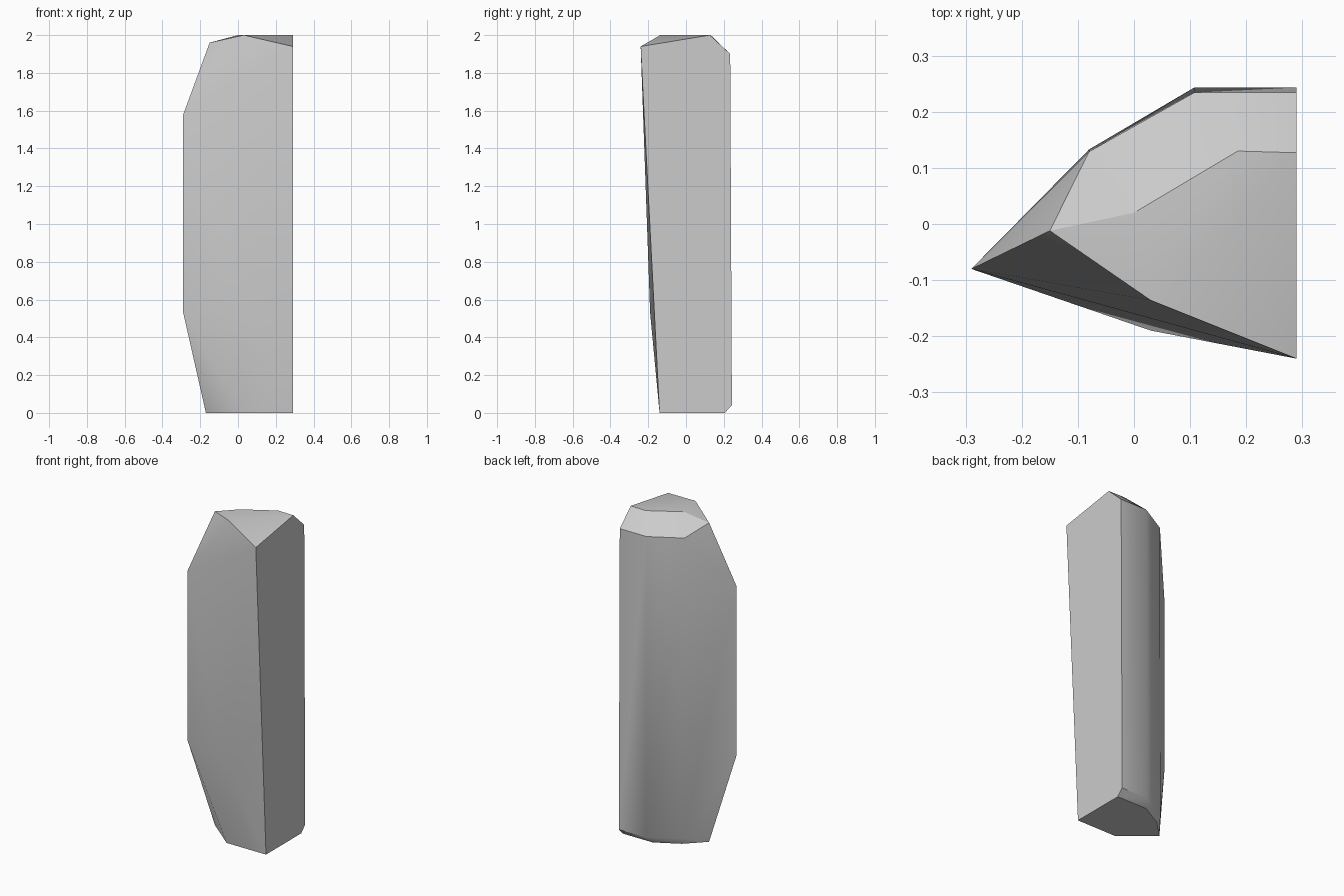
import bpy, bmesh, math

cube = bpy.data.objects.get("Cube")
if cube:
    bpy.data.objects.remove(cube, do_unlink=True)

# Stone colour
stone = bpy.data.materials.new("stone grey")
stone.use_nodes = True
grey = (0.6, 0.6, 0.6, 1)
stone.diffuse_color = grey
stone.node_tree.nodes["Principled BSDF"].inputs["Base Color"].default_value = grey

# Corners of the chipped block, ring by ring
base = [(0.29, -0.14, 0), (0.02, -0.14, 0), (-0.17, 0.017, 0),
        (-0.06, 0.126, 0), (0.085, 0.205, 0), (0.29, 0.205, 0)]
lower_back = [(0.29, 0.243, 0.04), (0.107, 0.243, 0.04), (-0.08, 0.133, 0.04)]
sides = [(-0.29, -0.08, 0.53), (-0.29, -0.08, 1.58), (0.03, -0.19, 0.53)]
upper_back = [(0.29, 0.234, 1.9), (0.107, 0.234, 1.9), (-0.08, 0.129, 1.9)]
crown = [(0.29, -0.24, 1.94), (0.03, -0.136, 2), (-0.15, -0.012, 1.96),
         (0, 0.02, 2), (0.185, 0.13, 2), (0.29, 0.127, 2)]

# Wrap the corners in a solid block
bm = bmesh.new()
for corner in base + lower_back + sides + upper_back + crown:
    bm.verts.new(corner)
hull = bmesh.ops.convex_hull(bm, input=bm.verts[:])
loose = {g for g in hull["geom_interior"] + hull["geom_unused"]
         if isinstance(g, bmesh.types.BMVert)}
bmesh.ops.delete(bm, geom=list(loose), context='VERTS')
bmesh.ops.dissolve_limit(bm, angle_limit=math.radians(0.5),
                         verts=bm.verts[:], edges=bm.edges[:])
bmesh.ops.recalc_face_normals(bm, faces=bm.faces[:])
mesh = bpy.data.meshes.new("rock_pillar")
bm.to_mesh(mesh)
bm.free()
mesh.materials.append(stone)

rock = bpy.data.objects.new("rock_pillar", mesh)
bpy.context.collection.objects.link(rock)
bpy.ops.object.select_all(action='DESELECT')
rock.select_set(True)
bpy.context.view_layer.objects.active = rock
bpy.ops.object.shade_smooth_by_angle(angle=math.radians(30))
